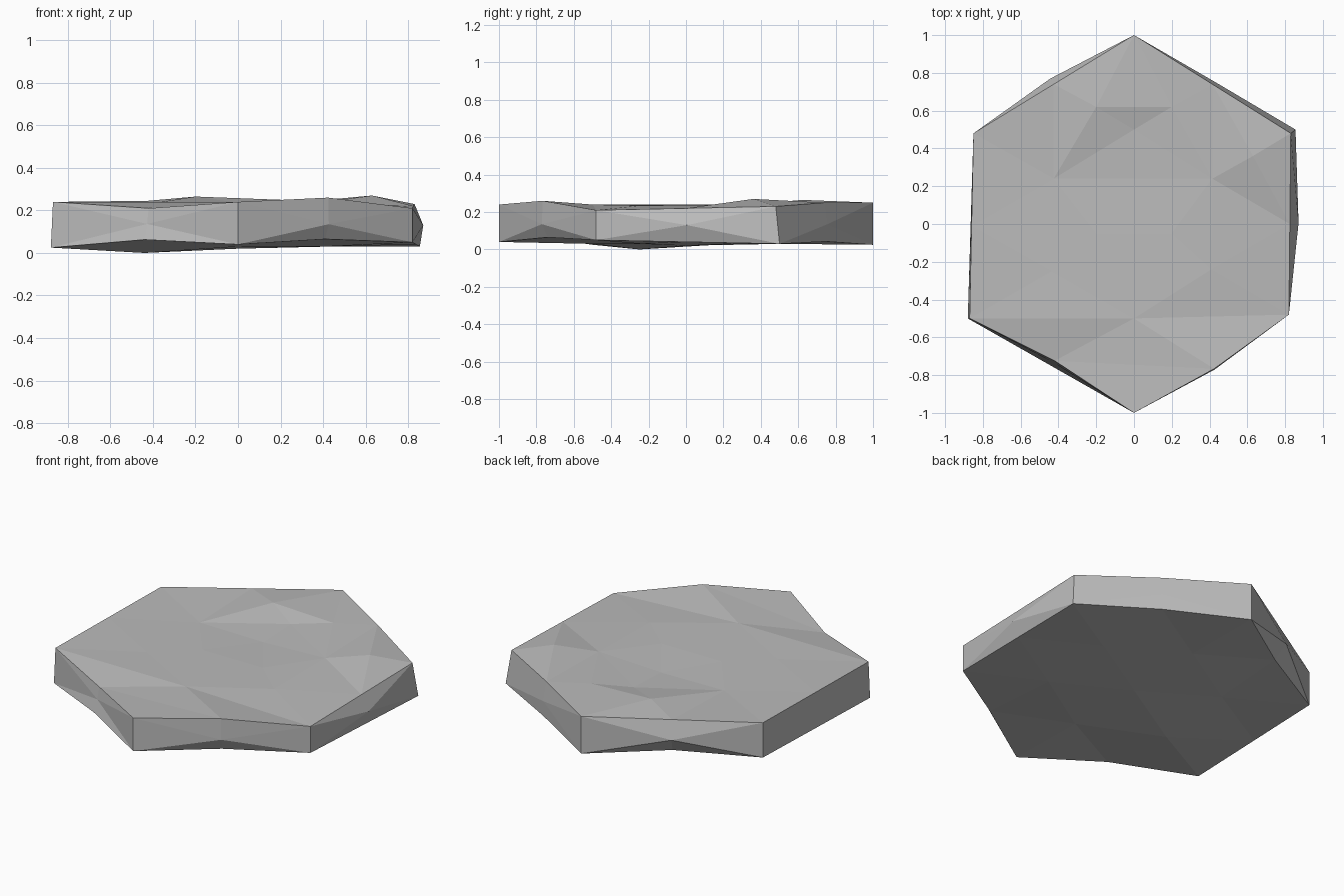
import bpy
import bmesh
from mathutils import Vector
from mathutils.geometry import delaunay_2d_cdt

default_cube = bpy.data.objects.get("Cube")
if default_cube:
    bpy.data.objects.remove(default_cube, do_unlink=True)

# Stone colour
stone = bpy.data.materials.new("stone grey")
stone.use_nodes = True
grey = (0.5, 0.5, 0.5, 1)
stone.diffuse_color = grey
stone.node_tree.nodes["Principled BSDF"].inputs["Base Color"].default_value = grey

# Hexagon corners, counter-clockwise from the front point
top_corners = [Vector(p) for p in (
    (0, -1, .24), (.82, -.48, .21), (.83, .48, .23),
    (0, 1, .25), (-.85, .48, .24), (-.87, -.5, .24))]
bottom_corners = [Vector(p) for p in (
    (0, -1, .04), (.82, -.48, .05), (.855, .5, .03),
    (0, 1, .025), (-.85, .48, .03), (-.88, -.5, .025))]


def side_middles(corners, push, lift):
    """Middle of every hexagon side, pushed outwards and lifted."""
    middles = []
    for i, corner in enumerate(corners):
        middle = (corner + corners[(i + 1) % len(corners)]) / 2
        outward = Vector((middle.x, middle.y, 0)).normalized()
        middles.append(middle + outward * push[i] + Vector((0, 0, lift[i])))
    return middles


def inner_ring(corners, heights):
    """Points halfway from the centre to each corner."""
    return [Vector((c.x / 2, c.y / 2, h)) for c, h in zip(corners, heights)]


def add_cap(bm, rim, inner, creases, upward):
    """Triangulated uneven face inside the rim."""
    points = rim + inner
    verts = [bm.verts.new(p) for p in points]
    outline = list(range(len(rim)))
    flat, _, faces, origins, _, _ = delaunay_2d_cdt(
        [p.to_2d() for p in points], creases, [outline], 1, 1e-5)
    for face in faces:
        corners = [verts[origins[i][0]] for i in face]
        bm.faces.new(corners if upward else corners[::-1])
    return verts[:len(rim)]


def interleave(corners, middles):
    return [p for pair in zip(corners, middles) for p in pair]


bm = bmesh.new()

# Rough upper face with a few raised and sunken spots
top_middles = side_middles(top_corners, (.03, 0, 0, 0, 0, -.03),
                           (.035, 0, .01, 0, 0, -.03))
top_inner = inner_ring(top_corners, (.24, .235, .24, .235, .23, .235))
top_inner += [Vector(p) for p in (
    (.63, .36, .27), (.2, .62, .25), (-.2, .62, .265),
    (0, .24, .225), (.2, -.05, .235), (-.2, -.05, .235))]
front_centre = len(top_corners) + len(top_middles)
last = front_centre - 1
front_creases = [(1, last), (last - 1, front_centre), (front_centre, 2)]
top_rim = add_cap(bm, interleave(top_corners, top_middles),
                  top_inner, front_creases, True)

# Rough underside
bottom_middles = side_middles(bottom_corners, (0, 0, 0, -.03, 0, 0),
                              (.02, 0, .015, .02, 0, .03))
bottom_inner = inner_ring(bottom_corners, (.03, .03, .03, .03, .03, 0))
bottom_inner.append(Vector((0, 0, .02)))
bottom_rim = add_cap(bm, interleave(bottom_corners, bottom_middles),
                     bottom_inner, [], False)

# Chipped side walls: each fans out from a point at its middle
wall_push = (.035, .04, .01, .035, 0, -.02)
bulges = side_middles([(t + b) / 2 for t, b in zip(top_corners, bottom_corners)],
                      wall_push, (0,) * len(wall_push))
count = len(top_rim)
for i, bulge in enumerate(bulges):
    hub = bm.verts.new(bulge)
    span = [(i * 2 + step) % count for step in range(3)]
    loop = [bottom_rim[j] for j in span] + [top_rim[j] for j in reversed(span)]
    for j, vert in enumerate(loop):
        bm.faces.new((hub, vert, loop[(j + 1) % len(loop)]))

bmesh.ops.recalc_face_normals(bm, faces=bm.faces[:])
mesh = bpy.data.meshes.new("stone_slab")
bm.to_mesh(mesh)
bm.free()
mesh.materials.append(stone)
slab = bpy.data.objects.new("stone_slab", mesh)
bpy.context.collection.objects.link(slab)
